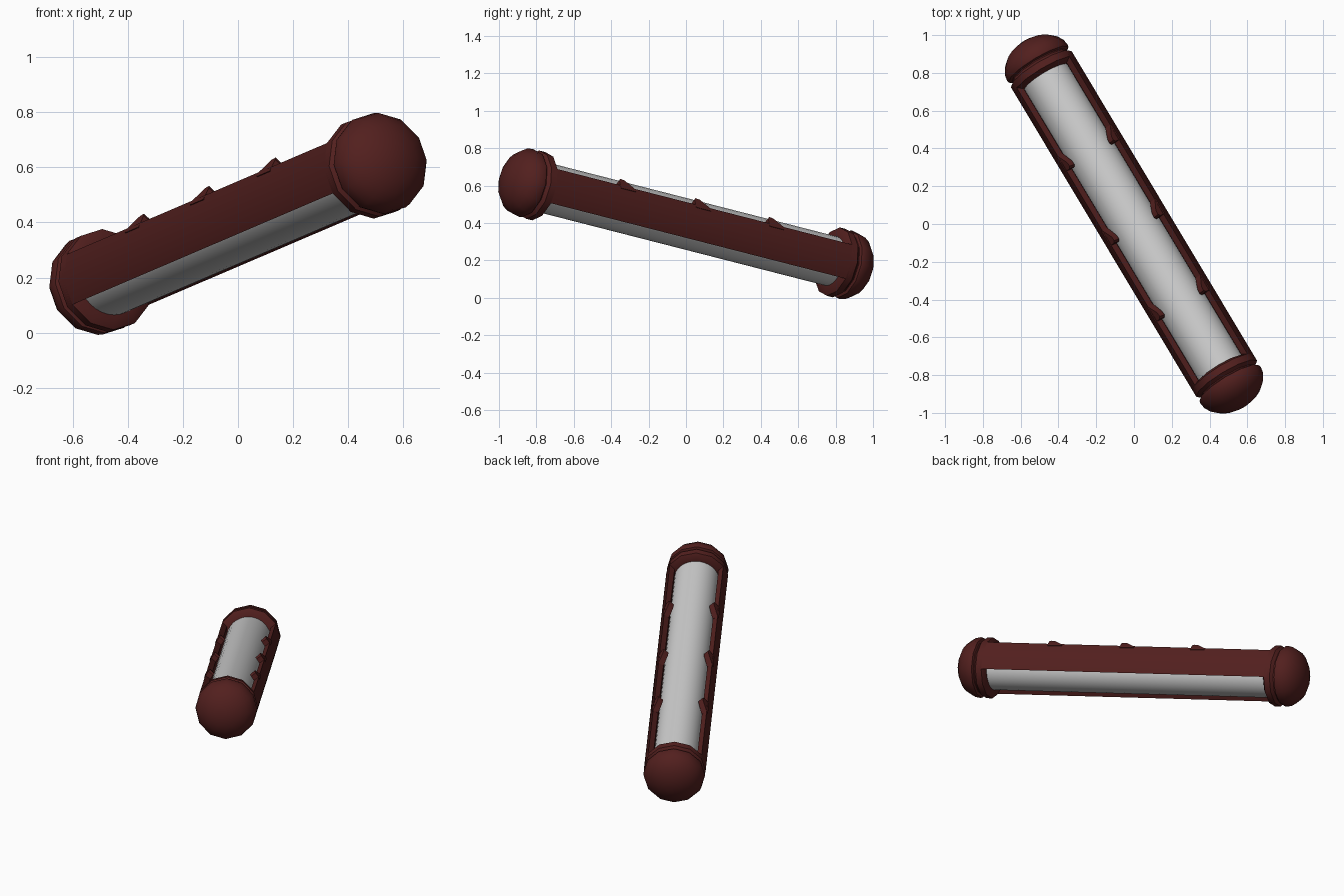
import bpy, bmesh, math
from mathutils import Vector, Matrix

if "Cube" in bpy.data.objects:
    bpy.data.objects.remove(bpy.data.objects["Cube"])

# Local frame: X = sideways, Y = up across the tube, Z = along the tube (towards the high end)
axis = Vector((0.502, -0.838, 0.2145)).normalized()
side = Vector((-axis.y, axis.x, 0)).normalized()
up = axis.cross(side)
FRAME = Matrix((side, up, axis)).transposed().to_4x4()
FRAME.translation = (0, 0, 0.395)

RED = bpy.data.materials.new("dark_red")
RED.diffuse_color = (0.085, 0.014, 0.013, 1)
RED.use_nodes = True
RED.node_tree.nodes["Principled BSDF"].inputs["Base Color"].default_value = RED.diffuse_color
R_OUT, R_IN = 0.187, 0.15


def finish(name, bm, mat=None):
    bmesh.ops.recalc_face_normals(bm, faces=bm.faces)
    mesh = bpy.data.meshes.new(name)
    bm.to_mesh(mesh)
    bm.free()
    ob = bpy.data.objects.new(name, mesh)
    bpy.context.collection.objects.link(ob)
    ob.matrix_world = FRAME
    if mat:
        mesh.materials.append(mat)
    bpy.ops.object.select_all(action='DESELECT')
    ob.select_set(True)
    bpy.context.view_layer.objects.active = ob
    bpy.ops.object.shade_smooth_by_angle(angle=math.radians(40))
    return ob


def lathe(name, profile, sides, mat=None, flip=1):
    """Revolve (along, radius) points about the tube axis."""
    bm = bmesh.new()
    vs = [bm.verts.new((r, 0, t * flip)) for t, r in profile]
    es = [bm.edges.new(p) for p in zip(vs, vs[1:])]
    bmesh.ops.spin(bm, geom=vs + es, cent=(0, 0, 0), axis=(0, 0, 1),
                   angle=2 * math.pi, steps=sides, use_merge=True)
    bmesh.ops.remove_doubles(bm, verts=bm.verts, dist=1e-5)
    return finish(name, bm, mat)


def polar(r, deg, t, sx):
    a = math.radians(deg)
    return (sx * r * math.cos(a), r * math.sin(a), t)


def loft(bm, rings):
    """Skin equal-length closed rings and cap both ends."""
    loops = [[bm.verts.new(p) for p in ring] for ring in rings]
    n = len(loops[0])
    for a, b in zip(loops, loops[1:]):
        for i in range(n):
            j = (i + 1) % n
            bm.faces.new((a[i], a[j], b[j], b[i]))
    bm.faces.new(loops[0])
    bm.faces.new(loops[-1])


# Grey inner tube
lathe("inner_tube", [(-0.97, 0), (-0.97, 0.135), (0.97, 0.135), (0.97, 0)], 32)

# End caps: collar, groove and rounded dome
collar = [(0.925, 0.12), (0.925, 0.16), (0.94, R_OUT), (0.978, R_OUT), (0.994, 0.168)]
rim, depth = 1.02, 0.132
dome = [(1.0, 0.168), (1.006, 0.184)]
dome += [(rim + depth * math.sin(a), R_OUT * math.cos(a))
         for a in (math.radians(15 * i) for i in range(6))] + [(rim + depth, 0)]
for name, flip in (("upper_cap", 1), ("lower_cap", -1)):
    lathe(name, collar + dome, 12, RED, flip)

# Side rails, each with three slanted teeth on the upper edge
for name, sx in (("right_rail", 1), ("left_rail", -1)):
    bm = bmesh.new()
    section = [(R_IN, -28), (R_OUT, -30), (R_OUT, 0), (R_OUT, 30), (R_IN, 28), (R_IN - 0.02, 0)]
    loft(bm, [[polar(r, a, t, sx) for r, a in section] for t in (-0.96, 0.96)])
    for tip in (-0.42, 0.05, 0.53):
        outline = [(tip - 0.09, 25), (tip - 0.09, 29), (tip - 0.025, 43),
                   (tip, 44), (tip + 0.01, 40), (tip + 0.005, 25)]
        loft(bm, [[polar(r, a, t, sx) for t, a in outline] for r in (R_IN, R_OUT)])
    finish(name, bm, RED)
